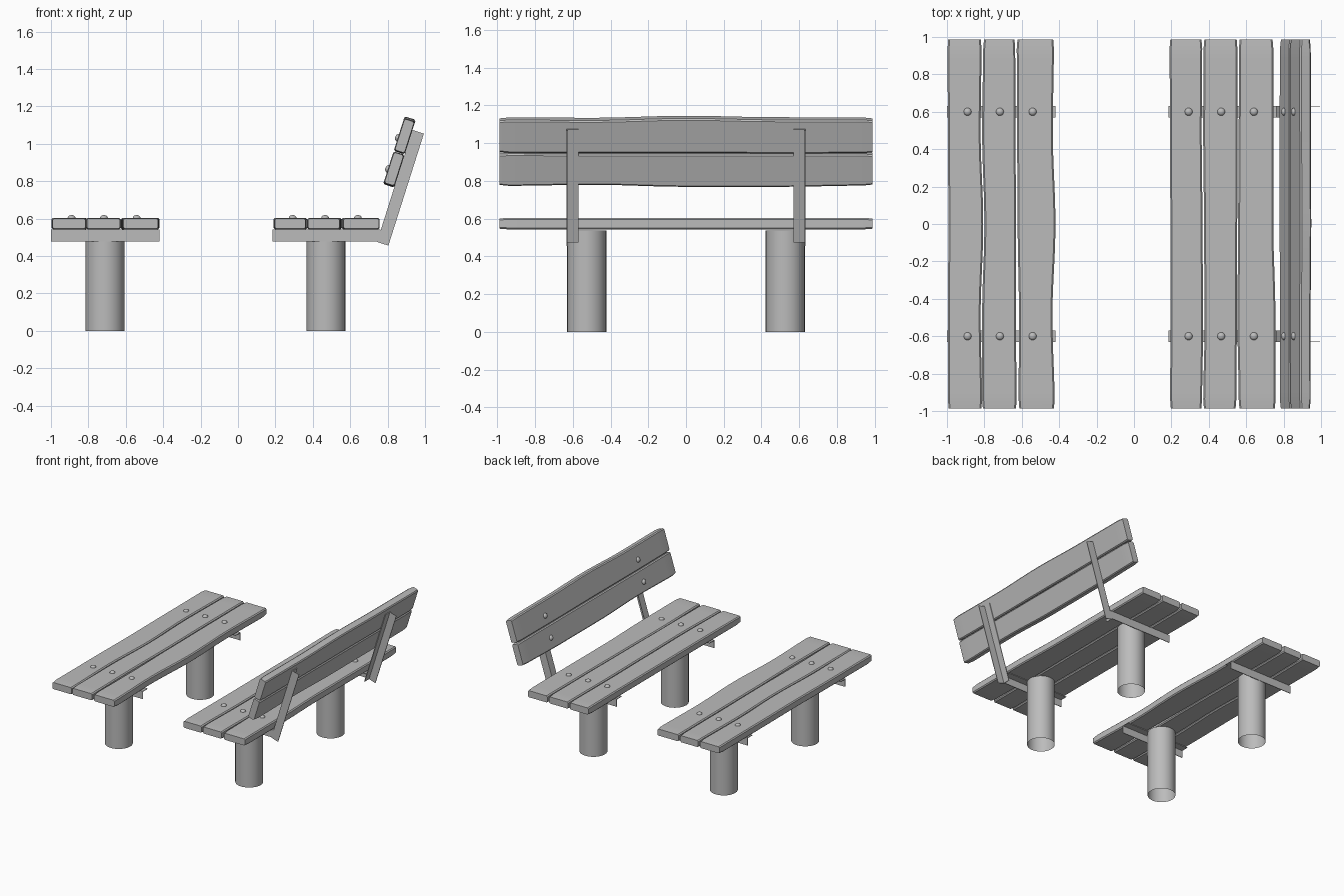
import bpy, bmesh, math
from mathutils import Matrix, Vector

if "Cube" in bpy.data.objects:
    bpy.data.objects.remove(bpy.data.objects["Cube"])

grey = bpy.data.materials.new("plain_grey")
grey.use_nodes = True
COLOUR = (0.5, 0.5, 0.5, 1)
grey.diffuse_color = COLOUR
grey.node_tree.nodes["Principled BSDF"].inputs["Base Color"].default_value = COLOUR

# Local frames: x across the boards, y along them, z out of their top face
SEAT = Matrix.Translation((0, 0, 0.542))
BACK = Matrix.Translation((0.743, 0, 0.475)) @ Matrix.Rotation(math.radians(-72.4), 4, "Y")
HALF = 0.987
THICK = 0.062


def finish(name, bm, frame, smooth=True):
    bmesh.ops.recalc_face_normals(bm, faces=bm.faces)
    mesh = bpy.data.meshes.new(name)
    bm.to_mesh(mesh)
    bm.free()
    mesh.materials.append(grey)
    obj = bpy.data.objects.new(name, mesh)
    bpy.context.collection.objects.link(obj)
    obj.matrix_world = frame
    if smooth:
        bpy.ops.object.select_all(action="DESELECT")
        obj.select_set(True)
        bpy.context.view_layer.objects.active = obj
        bpy.ops.object.shade_smooth_by_angle(angle=math.radians(35))
    return obj


def wave(values, t):
    """Ease between evenly spaced edge positions."""
    p = t * (len(values) - 1)
    i = min(int(p), len(values) - 2)
    f = (1 - math.cos(math.pi * (p - i))) / 2
    return values[i] * (1 - f) + values[i + 1] * f


def plank(name, frame, low, high, steps=40):
    """Board with chamfered, gently wavy long edges."""
    bm = bmesh.new()
    c, rings = 0.008, []
    for k in range(steps + 1):
        t = k / steps
        inset = 0.004 if k in (0, steps) else 0
        a, b = wave(low, t) + inset, wave(high, t) - inset
        z0, z1 = inset, THICK - inset
        y = -HALF + 2 * HALF * t
        section = [(a + c, z0), (b - c, z0), (b, z0 + c), (b, z1 - c),
                   (b - c, z1), (a + c, z1), (a, z1 - c), (a, z0 + c)]
        rings.append([bm.verts.new((x, y, z)) for x, z in section])
    for r, s in zip(rings, rings[1:]):
        for j in range(8):
            n = (j + 1) % 8
            bm.faces.new((r[j], r[n], s[n], s[j]))
    bm.faces.new(rings[0])
    bm.faces.new(rings[-1])
    finish(name, bm, frame)


def angle_bar(name, frame, start, end, side):
    """L-section bar: one flange under the boards, one on the outer side."""
    bm = bmesh.new()
    t, w = 0.005, 0.064
    outer, inner = 0.632, 0.57
    profile = [(inner, 0), (outer, 0), (outer, -w), (outer - t, -w), (outer - t, -t), (inner, -t)]
    face = bm.faces.new([bm.verts.new((start, side * y, z)) for y, z in profile])
    out = bmesh.ops.extrude_face_region(bm, geom=[face])
    moved = [v for v in out["geom"] if isinstance(v, bmesh.types.BMVert)]
    bmesh.ops.translate(bm, verts=moved, vec=(end - start, 0, 0))
    finish(name, bm, frame, smooth=False)


def bolt(name, frame, x, y):
    bm = bmesh.new()
    bmesh.ops.create_uvsphere(bm, u_segments=16, v_segments=8, radius=0.021)
    bmesh.ops.scale(bm, verts=bm.verts, vec=(1, 1, 0.75))
    bmesh.ops.translate(bm, verts=bm.verts, vec=(x, y, THICK - 0.001))
    finish(name, bm, frame)


def leg(name, x, y):
    """Open round tube."""
    bm = bmesh.new()
    bmesh.ops.create_cone(bm, cap_ends=False, segments=32, radius1=0.104, radius2=0.104, depth=0.537)
    finish(name, bm, Matrix.Translation((x, y, 0.2685)))


# Board edges, listed from the front end to the rear end
boards = {
    "stool_plank_outer": (SEAT, [-.995, -.995, -.992, -.995, -.997], [-.812, -.82, -.806, -.82, -.815]),
    "stool_plank_middle": (SEAT, [-.812, -.812, -.8, -.812, -.806], [-.627, -.632, -.63, -.634, -.635]),
    "stool_plank_inner": (SEAT, [-.617, -.615, -.622, -.625, -.627], [-.424, -.436, -.42, -.434, -.428]),
    "seat_plank_front": (SEAT, [.193, .195, .194, .193, .19], [.364, .37, .366, .362, .365]),
    "seat_plank_middle": (SEAT, [.37, .378, .374, .37, .372], [.547, .55, .552, .554, .553]),
    "seat_plank_rear": (SEAT, [.56, .553, .557, .56, .561], [.757, .756, .745, .745, .745]),
    "back_plank_lower": (BACK, [.31, .316, .305, .305, .312], [.489, .487, .487, .487, .487]),
    "back_plank_upper": (BACK, [.494, .492, .493, .491, .492], [.676, .674, .685, .677, .676]),
}
for name, (frame, low, high) in boards.items():
    plank(name, frame, low, high)

bolt_rows = {"stool_bolt": (SEAT, (-.89, -.717, -.542)),
             "seat_bolt": (SEAT, (.292, .466, .641)),
             "back_bolt": (BACK, (.39, .565))}

for side, end in ((-1, "front"), (1, "rear")):
    for name, (frame, spots) in bolt_rows.items():
        for i, x in enumerate(spots):
            bolt(f"{name}_{end}_{i + 1}", frame, x, side * 0.6)
    angle_bar(f"stool_bracket_{end}", SEAT, -1.0, -0.42, side)
    angle_bar(f"seat_bracket_{end}", SEAT, 0.185, 0.762, side)
    angle_bar(f"back_support_{end}", BACK, 0, 0.628, side)
    leg(f"stool_leg_{end}", -0.711, side * 0.526)
    leg(f"seat_leg_{end}", 0.47, side * 0.526)
